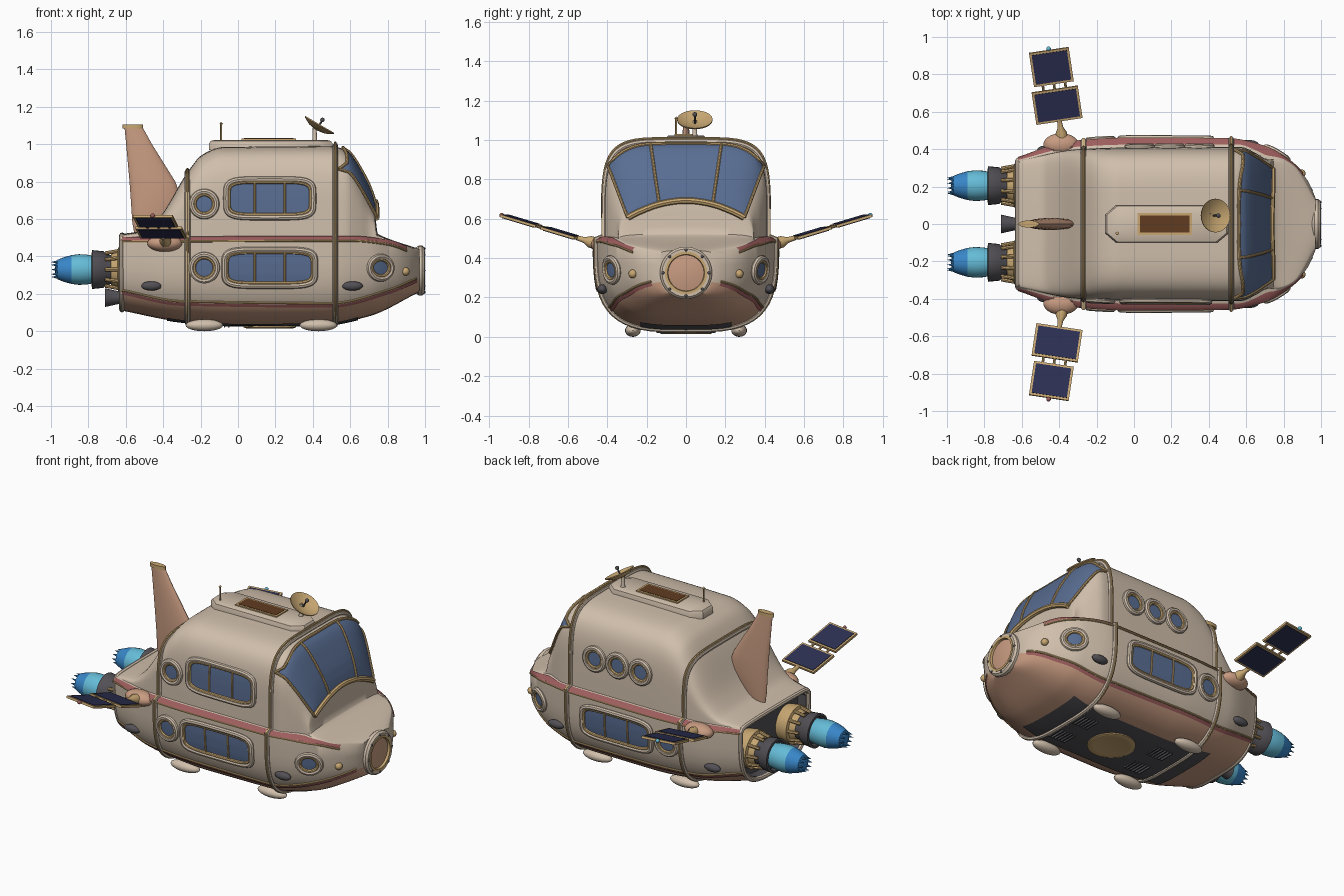
import bpy, bmesh, math
from mathutils import Vector, Matrix
from mathutils.bvhtree import BVHTree

if "Cube" in bpy.data.objects:
    bpy.data.objects.remove(bpy.data.objects["Cube"])


def material(name, *rgb):
    m = bpy.data.materials.new(name)
    m.use_nodes = True
    m.diffuse_color = (*rgb, 1)
    m.node_tree.nodes["Principled BSDF"].inputs["Base Color"].default_value = (*rgb, 1)
    return m


BEIGE = material("beige hull", .63, .52, .41)
SALMON = material("salmon paint", .58, .33, .22)
GOLD = material("brass trim", .58, .39, .17)
GLASS = material("blue glass", .10, .155, .29)
NAVY = material("navy solar cell", .025, .03, .085)
GREY = material("dark grey metal", .085, .08, .09)
CYAN = material("cyan flame", .13, .50, .68)
BLUE = material("blue flame", .04, .24, .58)
RED = material("dark red stripe", .34, .11, .11)
BROWN = material("brown hatch", .12, .045, .015)


def finish(name, bm, *mats, angle=40):
    bmesh.ops.remove_doubles(bm, verts=bm.verts, dist=.0001)
    bmesh.ops.recalc_face_normals(bm, faces=bm.faces)
    me = bpy.data.meshes.new(name)
    bm.to_mesh(me)
    bm.free()
    for m in mats:
        me.materials.append(m)
    me.shade_smooth()
    me.set_sharp_from_angle(angle=math.radians(angle))
    ob = bpy.data.objects.new(name, me)
    bpy.context.scene.collection.objects.link(ob)
    return ob


def loft(name, rings, mat, caps=False):
    bm = bmesh.new()
    rings = [[bm.verts.new(p) for p in ring] for ring in rings]
    for a, b in zip(rings, rings[1:]):
        for i in range(len(a)):
            j = (i + 1) % len(a)
            bm.faces.new((a[i], a[j], b[j], b[i]))
    if caps:
        bm.faces.new(rings[0])
        bm.faces.new(rings[-1])
    return finish(name, bm, mat)


def lathe(name, profile, pos, axis, mat, seg=28):
    turn = Matrix.Translation(pos) @ Vector(axis).to_track_quat('Z', 'Y').to_matrix().to_4x4()
    angles = [math.tau * i / seg for i in range(seg)]
    return loft(name, [[turn @ Vector((r * math.cos(a), r * math.sin(a), h)) for a in angles] for r, h in profile], mat)


def ball(name, pos, size, mat):
    bm = bmesh.new()
    bmesh.ops.create_uvsphere(bm, u_segments=20, v_segments=12, radius=1,
                              matrix=Matrix.Translation(pos) @ Matrix.Diagonal((*size, 1)))
    return finish(name, bm, mat)


def box(name, pos, size, mat, turn=Matrix()):
    bm = bmesh.new()
    bmesh.ops.create_cube(bm, matrix=Matrix.Translation(pos) @ turn @ Matrix.Diagonal((*size, 1)))
    return finish(name, bm, mat)


def tube(name, points, radius, mat, cyclic=False):
    cu = bpy.data.curves.new(name, 'CURVE')
    cu.dimensions = '3D'
    cu.bevel_depth, cu.bevel_resolution, cu.use_fill_caps = radius, 2, True
    sp = cu.splines.new('POLY')
    sp.points.add(len(points) - 1)
    for p, q in zip(sp.points, points):
        p.co = (*q, 1)
    sp.use_cyclic_u = cyclic
    temp = bpy.data.objects.new(name, cu)
    bm = bmesh.new()
    me = bpy.data.meshes.new_from_object(temp)
    bm.from_mesh(me)
    bpy.data.objects.remove(temp)
    bpy.data.meshes.remove(me)
    return finish(name, bm, mat)


def curve(*keys):
    """Monotone smooth interpolation through (x, value) keys."""
    slopes = [(b[1] - a[1]) / (b[0] - a[0]) for a, b in zip(keys, keys[1:])]
    tang = [slopes[0]] + [2 * s * t / (s + t) if s * t > 0 else 0 for s, t in zip(slopes, slopes[1:])] + [slopes[-1]]

    def f(x):
        i = max([k for k in range(len(slopes)) if keys[k][0] <= x], default=0)
        (x0, y0), (x1, y1) = keys[i], keys[i + 1]
        h = x1 - x0
        t = min(max((x - x0) / h, 0), 1)
        s = t * t * (3 - 2 * t)
        return y0 + (y1 - y0) * s + h * t * (1 - t) * ((1 - t) * tang[i] - t * tang[i + 1])
    return f


# Hull shape as curves along its length
hull_w = curve((-.62, .35), (-.35, .435), (0, .455), (.5, .452), (.7, .41), (.85, .32), (.93, .23), (.97, .14))
keel = curve((-.62, .11), (-.3, .05), (0, .03), (.45, .033), (.7, .08), (.97, .21))
paint = curve((-.62, .21), (-.3, .15), (.5, .14), (.8, .21), (.97, .28))
belt = curve((-.62, .49), (.6, .495), (.8, .475), (.97, .41))
cabin_w = curve((-.62, .335), (-.3, .40), (0, .41), (.57, .412), (.65, .38), (.72, .345), (.76, .345), (.85, .31), (.97, .13))
roof = curve((-.62, .52), (-.5, .54), (-.42, .61), (-.27, .85), (-.19, .945), (-.08, .985), (.5, .99), (.57, .97),
             (.66, .85), (.73, .68), (.745, .525), (.78, .505), (.97, .44))
square = curve((-.62, 3), (-.2, 5), (.58, 5), (.73, 2.8), (.97, 2.2))
LOW, MID, TOP, POWER = 8, 6, 16, 1.7


def section(x, grow=0):
    w, zb, b, n = hull_w(x), keel(x), belt(x), square(x)
    split = math.asin(((b - paint(x)) / (b - zb)) ** POWER)
    angles = [math.pi / 2 + (split - math.pi / 2) * i / LOW for i in range(LOW)]
    angles += [split * (1 - i / MID) for i in range(MID + 1)]
    half = [(w * abs(math.cos(a)) ** (1 / POWER), b - (b - zb) * math.sin(a) ** (1 / POWER)) for a in angles]
    b += .015
    for i in range(TOP + 1):
        a = math.pi / 2 * i / TOP
        half.append((cabin_w(x) * abs(math.cos(a)) ** (2 / n), b + (roof(x) - b) * math.sin(a) ** (2 / n)))
    ring = half + [(-y, z) for y, z in half[-2:0:-1]]
    return [Vector((x, y * (1 + grow), .3 + (z - .3) * (1 + grow))) for y, z in ring]


# Hull with painted belly and recessed dark stern
bm = bmesh.new()
stations = sorted([-.62 + 1.59 * i / 80 for i in range(81)] + [.728, .735, .74, .746])
loops = [[p + Vector((.06, 0, 0)) for p in section(-.62, -.1)], section(-.62, -.1)] + [section(x) for x in stations]
loops = [[bm.verts.new(p) for p in loop] for loop in loops]
count = len(loops[0])
for k, (a, b) in enumerate(zip(loops, loops[1:])):
    for i in range(count):
        j = (i + 1) % count
        f = bm.faces.new((a[i], a[j], b[j], b[i]))
        f.material_index = 2 if k < 1 else int(k > 1 and (i < LOW or i >= count - LOW))
bm.faces.new(loops[0]).material_index = 2
bm.faces.new(loops[-1])
bmesh.ops.recalc_face_normals(bm, faces=bm.faces)
surface = BVHTree.FromBMesh(bm)
finish("hull", bm, BEIGE, SALMON, GREY)


def hit(p, d, off=0):
    """Drop a point along d onto the hull, lifted by off."""
    d = Vector(d)
    loc, nor, *_ = surface.ray_cast(Vector(p) - d * 3, d)
    if loc is None:
        loc, nor, *_ = surface.find_nearest(Vector(p))
    return loc + nor * off


def patch(name, f, d, off, mat, nu=32, nv=10):
    bm = bmesh.new()
    g = [[bm.verts.new(hit(f(i / nu, j / nv), d, off)) for j in range(nv + 1)] for i in range(nu + 1)]
    for i in range(nu):
        for j in range(nv):
            bm.faces.new((g[i][j], g[i + 1][j], g[i + 1][j + 1], g[i][j + 1]))
    return finish(name, bm, mat)


def window(name, side, cx, cz, hx, hz, power=2, bars=()):
    d = (0, -side, 0)

    def rim(u, v, pad=0):
        c, s = math.cos(math.tau * u), math.sin(math.tau * u)
        return Vector((cx + v * (hx + pad) * math.copysign(abs(c) ** (2 / power), c), side * .4,
                       cz + v * (hz + pad) * math.copysign(abs(s) ** (2 / power), s)))
    patch(name + "_glass", rim, d, .005, GLASS, 40, 5)
    for part, pad, r, m in (("_frame", .014, .015, BEIGE), ("_trim", 0, .01, GOLD)):
        tube(name + part, [hit(rim(i / 48, 1, pad), d, .006) for i in range(48)], r, m, True)
    for x in bars:
        tube(name + "_bar", [hit((x, side * .4, cz + hz * t / 4), d, .008) for t in range(-4, 5)], .006, GOLD)


# Side windows and portholes
window("upper_window", -1, .17, .71, .22, .088, 5, (.09, .25))
window("upper_porthole", -1, -.18, .68, .052, .052)
for x in (.03, .19, .35):
    window("cabin_porthole", 1, x, .72, .052, .052)
for s in (-1, 1):
    window("lower_window", s, .17, .34, .23, .083, 5, (.09, .25))
    window("aft_porthole", s, -.18, .34, .055, .055)
    window("bow_porthole", s, .76, .34, .045, .045)
    # Stripes along the hull
    for label, line, end, dz in (("belt", belt, .9, -.015), ("belly", paint, .95, .015)):
        def along(u, v):
            x = -.62 + (end + .62) * u
            return Vector((x, s * .3, line(x) + dz * (v - .7)))
        patch(label + "_stripe", along, (0, -s, 0), .005, RED, 60, 2)
        tube(label + "_trim", [hit(along(i / 50, 1.4), (0, -s, 0), .002) for i in range(51)], .006, GOLD)
    # Small thrusters, lamp and feet
    for x in (-.46, .61):
        ball("side_thruster", hit((x, s, .245), (0, -s, 0), .01), (.055, .025, .025), GREY)
    ball("bow_lamp", hit((1, s * .27, .32), (-1, 0, 0)), (.022, .022, .022), GOLD)
    for x in (-.18, .43):
        ball("foot", (x, s * .27, .032), (.1, .04, .032), BEIGE)

# Hoops around the hull
for x in (-.27, .52):
    tube("hoop", section(x, .006), .015, BEIGE, True)
    tube("hoop_trim", section(x, .03), .007, GOLD, True)
tube("stern_rim", section(-.62, -.03), .015, BEIGE, True)


# Windshield with brass frame
def shield(u, v):
    u = 2 * u - 1
    low = Vector((.6, .295 * u, .69 - .085 * u * u))
    return low.lerp(Vector((.6, .39 * u, .975 - .11 * abs(u) ** 5)), v)


ahead = (-1, 0, 0)
patch("windshield", shield, ahead, .006, GLASS, 48, 24)
for u in (0, .27, .73, 1):
    tube("windshield_post", [hit(shield(u, i / 16), ahead, .008) for i in range(17)], .008, GOLD)
for v, r in ((0, .016), (1, .009)):
    tube("windshield_rail", [hit(shield(i / 32, v), ahead, .008) for i in range(33)], r, GOLD)

# Nose hatch
nose = Vector((.95, 0, .325))
lathe("nose_ring", [(.12, 0), (.133, .015), (.133, .035), (.122, .047), (.102, .047), (.094, .035)], nose, (1, 0, 0), BEIGE)
lathe("nose_trim", [(.108, .03), (.108, .05), (.094, .05), (.09, .03)], nose, (1, 0, 0), GOLD)
lathe("nose_disc", [(.096, .035), (.06, .042), (0, .045)], nose, (1, 0, 0), SALMON)
for i in range(8):
    a = math.tau * i / 8
    ball("nose_rivet", nose + Vector((.044, .117 * math.cos(a), .117 * math.sin(a))), (.008,) * 3, GREY)

# Belly plate, vents and hatch
up = (0, 0, 1)
patch("belly_plate", lambda u, v: Vector((-.38 + 1.02 * u, .46 * v - .23, 0)), up, .005, GREY)
lathe("belly_hatch", [(.14, -.02), (.14, .012), (.125, .018), (.1, .013), (0, .011)], (.17, 0, .033), (0, 0, -1), GOLD)
for x0 in (-.16, .4):
    for i in range(6):
        for y in (-.1, .1):
            box("vent", (x0 + .022 * i, y, .026), (.007, .1, .012), GREY)

# Roof pod, hatch, antenna and dish
octagon = [(-.33, .05), (-.27, .1), (.27, .1), (.33, .05), (.33, -.05), (.27, -.1), (-.27, -.1), (-.33, -.05)]
loft("roof_pod", [[Vector((.175 + x * k, y * k, z)) for x, y in octagon]
                  for z, k in ((.97, 1), (1.005, 1), (1.018, .97), (1.023, .9))], BEIGE, True)
box("hatch_frame", (.165, 0, 1.022), (.29, .115, .016), GOLD)
box("hatch_panel", (.165, 0, 1.028), (.265, .09, .008), BROWN)
lathe("antenna", [(.012, 0), (.012, .03), (.005, .035), (.005, .12), (.009, .125), (0, .135)], (-.09, -.05, .985), up, GOLD, 12)
lathe("dish_post", [(.02, 0), (.012, .03), (.01, .1)], (.41, .045, 1), up, BEIGE, 14)
tilt = Vector((.5, 0, .85)).normalized()
hub = Vector((.425, .045, 1.085))
lathe("dish", [(0, -.012), (.05, -.004), (.09, .018), (.09, .024), (.05, .004), (0, -.004)], hub, tilt, GOLD)
tube("dish_feed", [hub, hub + tilt * .05], .005, GREY)
ball("dish_tip", hub + tilt * .052, (.012,) * 3, GREY)

# Tail fin with lens-shaped sections
turns = [math.tau * i / 20 for i in range(20)]
ribs = ((.5, -.55, -.45, .016), (.58, -.565, -.38, .026), (.7, -.573, -.3, .032), (.8, -.58, -.335, .032),
        (1, -.598, -.46, .02), (1.09, -.607, -.51, .014))
loft("tail_fin", [[Vector(((a + b) / 2 + (b - a) / 2 * math.cos(t), w * math.sin(t), z)) for t in turns]
                  for z, a, b, w in ribs], SALMON, True)
loft("fin_cap", [[Vector((-.562 + .055 * math.cos(t), .019 * math.sin(t), z)) for t in turns]
                 for z in (1.084, 1.106)], GOLD, True)

# Engines with flames
aft = Vector((-1, 0, 0))
for s in (-1, 1):
    pos = Vector((-.56, s * .205, .33))
    lathe("engine_mount", [(.11, 0), (.118, .05), (.118, .08), (.1, .085), (.085, .12)], pos, aft, GOLD)
    lathe("engine_bell", [(.075, .08), (.08, .14), (.098, .16), (.104, .22), (.09, .222), (.08, .2), (0, .2)], pos, aft, GREY)
    lathe("flame_root", [(.072, .2), (.08, .25), (.082, .29), (.077, .33)], pos, aft, CYAN)
    lathe("flame_tip", [(.077, .33), (.066, .37), (.052, .405), (.03, .415), (0, .42)], pos, aft, BLUE)
    for i in range(10):
        a = math.tau * i / 10
        out = Vector((0, math.cos(a), math.sin(a)))
        tube("engine_rod", [pos + out * .108 + aft * .06, pos + out * .092 + aft * .15], .01, GOLD)
        lathe("flame_spike", [(.013, 0), (0, .05)], pos + out * .042 + aft * .39, aft, BLUE, 8)
lathe("small_nozzle", [(.03, 0), (.03, .06), (.05, .15), (.04, .15), (0, .1)], (-.56, 0, .18), aft, GREY)

# Solar wings
for s in (-1, 1):
    ball("wing_pod", (-.39, s * .425, .47), (.095, .06, .045), SALMON)
    root = Vector((-.385, s * .46, .475))
    v = Vector((-.15, s, .3)).normalized()
    u = Vector((1, s * .15, 0)).normalized()
    turn = Matrix((u, v, u.cross(v))).transposed().to_4x4()
    lathe("wing_joint", [(.03, -.02), (.03, .03), (.015, .06), (.012, .1)], root, v, GOLD, 16)
    for reach, wide, deep in ((.185, .25, .18), (.4, .215, .19)):
        mid = root + v * reach
        box("panel_frame", mid, (wide, deep, .014), GOLD, turn)
        box("panel_cells", mid, (wide - .025, deep - .025, .02), NAVY, turn)
    for k in (-1, 0, 1):
        tube("panel_hinge", [root + v * .26 + u * .06 * k, root + v * .32 + u * .06 * k], .007, GOLD)
    ball("wing_light", root + v * .503, (.012,) * 3, CYAN if s > 0 else RED)
